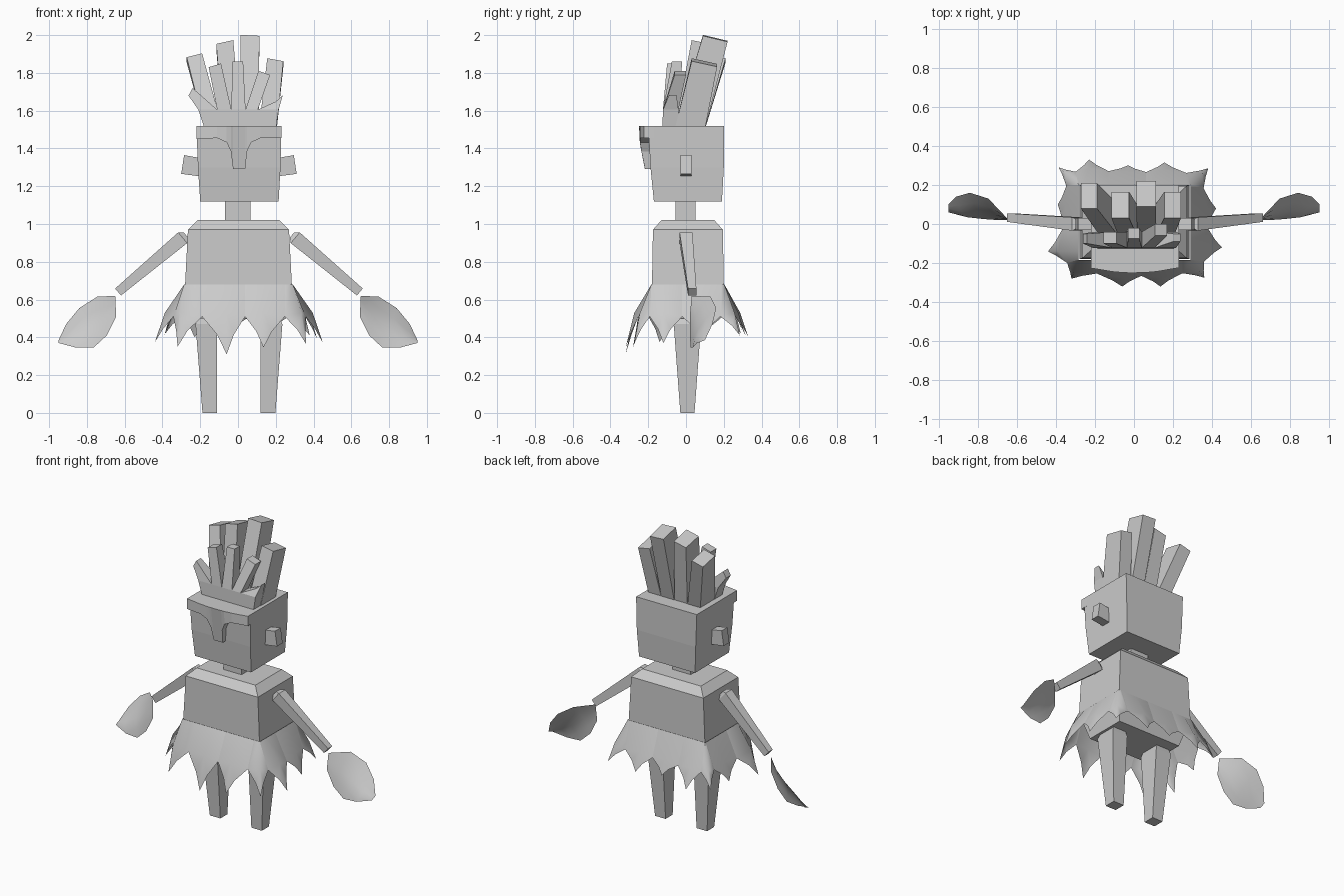
import bpy, bmesh
from mathutils import Vector

if "Cube" in bpy.data.objects:
    bpy.data.objects.remove(bpy.data.objects["Cube"])


def make(name, verts, faces, smooth=False):
    me = bpy.data.meshes.new(name)
    me.from_pydata([tuple(v) for v in verts], [], faces)
    bm = bmesh.new()
    bm.from_mesh(me)
    bmesh.ops.recalc_face_normals(bm, faces=bm.faces)
    for f in bm.faces:
        f.smooth = smooth
    bm.to_mesh(me)
    bm.free()
    ob = bpy.data.objects.new(name, me)
    bpy.context.collection.objects.link(ob)
    return ob


def skin(name, rings):
    """Skin a stack of four-point rings into a closed solid."""
    verts = [p for r in rings for p in r]
    faces = [(0, 1, 2, 3), tuple(len(verts) - 4 + k for k in range(4))]
    for i in range(len(rings) - 1):
        for k in range(4):
            a, b = i * 4 + k, i * 4 + (k + 1) % 4
            faces.append((a, b, b + 4, a + 4))
    return make(name, verts, faces)


def rect(x0, x1, y0, y1, z, sx=0, sy=0):
    """Rectangle at height z, optionally tilted by slopes sx, sy."""
    xc, yc = (x0 + x1) / 2, (y0 + y1) / 2
    return [(x, y, z + sx * (x - xc) + sy * (y - yc))
            for x, y in ((x0, y0), (x1, y0), (x1, y1), (x0, y1))]


def loft(name, *rows):
    return skin(name, [rect(*r) for r in rows])


def bar(name, stations, side):
    """Square limb through (x, y, z, half width, half depth), mirrored by side."""
    d = Vector(stations[-1][:3]) - Vector(stations[0][:3])
    u = Vector((-d.z, 0, d.x)).normalized()
    rings = []
    for x, y, z, w, h in stations:
        c = Vector((x, y, z))
        ring = [c + u * a * w + Vector((0, b * h, 0))
                for a, b in ((-1, -1), (1, -1), (1, 1), (-1, 1))]
        rings.append([(p.x * side + 0.005, p.y, p.z) for p in ring])
    return skin(name, rings)


# Torso, neck and head
loft("torso", (-.23, .24, -.13, .15, .5), (-.28, .285, -.18, .2, .68),
     (-.265, .27, -.175, .195, .97), (-.215, .22, -.13, .15, 1.02))
loft("neck", (-.07, .065, -.055, .05, 1.0), (-.07, .065, -.055, .05, 1.14))
loft("head", (-.2, .215, -.17, .19, 1.12), (-.212, .225, -.188, .2, 1.3),
     (-.22, .23, -.2, .2, 1.52))

# Brow and nose as one curved plate
cols = [(-.22, 1.45), (-.11, 1.455), (-.06, 1.432), (-.038, 1.385), (-.026, 1.29),
        (.038, 1.29), (.048, 1.385), (.07, 1.432), (.12, 1.455), (.23, 1.455)]
rings = []
for x, zb in cols:
    yt = -.25 + .5 * x * x
    yb = yt + .2 * max(0, 1.45 - zb)
    rings.append([(x, yt, 1.52), (x, yb, zb), (x, -.17, zb), (x, -.17, 1.52)])
skin("brow_and_nose", rings)

# Limbs and ears, left and right
for side, tag in ((1, "right"), (-1, "left")):
    bar("ear_" + tag, [(.2, 0, 1.3, .048, .03), (.298, 0, 1.315, .05, .03)], side)
    bar("arm_" + tag, [(.281, 0, .942, .018, .02), (.298, 0, .927, .037, .034),
                       (.64, .033, .64, .024, .022)], side)
    lx = [(.13, .21, -.055, .07, .52), (.115, .23, -.065, .08, .47),
          (.115, .193, -.03, .045, 0)]
    skin("leg_" + tag, [[(p[0] * side + .005, p[1], p[2]) for p in rect(*r)] for r in lx])

    # Leaf-shaped hand: cupped sheet between an upper and a lower edge
    upper = [(.65, .03, .62), (.745, .13, .615), (.84, .16, .555), (.91, .14, .47), (.95, .1, .385)]
    lower = [(.645, .02, .51), (.695, .02, .41), (.765, .025, .345), (.855, .035, .345), (.95, .06, .37)]
    rows, n = [], 5
    for t in (0, .25, .5, .75, 1):
        for i in range(n):
            p = Vector(upper[i]).lerp(Vector(lower[i]), t)
            p.y -= .1 * t * (1 - t) * (0 if i in (0, 4) else 1)
            rows.append((p.x * side, p.y, p.z))
    quads = [(r * n + i, r * n + i + 1, (r + 1) * n + i + 1, (r + 1) * n + i)
             for r in range(4) for i in range(n - 1)]
    make("hand_" + tag, rows, quads, True)

# Tall back hair tufts, leaning backward
base = [-.175, -.08, .015, .11, .205]
tops = [(-.272, -.19, .08, .21, 1.88, .25, -.2), (-.115, -.025, .03, .165, 1.95, .22, -.2),
        (.013, .113, .09, .22, 1.983, -.05, -.24), (.155, .24, .03, .165, 1.855, -.18, -.22)]
for i, t in enumerate(tops):
    loft("back_tuft_%d" % (i + 1), (base[i], base[i + 1], -.06, .1, 1.5), t)

# Short front tufts fanning from a shared root
low = [-.175, -.1, -.03, .035, .1, .2]
mid = [-.21, -.11, -.035, .04, .105, .215]
tips = [(-.262, -.24, -.1, -.05, 1.7, 1.8), (-.155, -.09, -.1, -.04, 1.84, .3),
        (-.03, .027, -.075, -.02, 1.86), (.108, .17, -.06, 0, 1.8, -.35),
        (.198, .237, -.09, -.05, 1.66, -.9)]
for i, t in enumerate(tips):
    if i == 4:
        t = (.2, .237, -.09, -.05, 1.665, .9)
    loft("front_tuft_%d" % (i + 1), (low[i], low[i + 1], -.125, -.04, 1.5),
         (mid[i], mid[i + 1], -.122, -.04, 1.605), t)

# Leaf skirt: zigzag ring hanging from the waist
leaf = [(-.06, -.32, .31), (.135, -.32, .345), (.36, -.275, .365), (.45, -.12, .37),
        (.42, .08, .39), (.38, .285, .41), (.155, .315, .41), (-.03, .3, .43),
        (-.23, .33, .4), (-.385, .29, .42), (-.39, .1, .41), (-.44, -.14, .375),
        (-.32, -.28, .35)]


def waist(p):
    return Vector((max(-.285, min(.29, p.x)), max(-.183, min(.203, p.y)), .68))


verts, faces, n = [], [], len(leaf)
for i in range(n):
    tip, nxt = Vector(leaf[i]), Vector(leaf[(i + 1) % n])
    gap = (tip + nxt) / 2
    belly = waist(tip).lerp(tip, .66)
    belly.z = .53
    valley = waist(gap).lerp(gap, .6)
    valley.z = .51
    side_point = valley.lerp(tip, .5) + (belly - valley) * .12
    other = waist((tip + Vector(leaf[i - 1])) / 2)
    back_gap = (tip + Vector(leaf[i - 1])) / 2
    back_valley = other.lerp(back_gap, .6)
    back_valley.z = .51
    back_side = back_valley.lerp(tip, .5) + (belly - back_valley) * .12
    k = len(verts)
    verts += [waist(tip), waist(gap), valley, side_point, tip, back_side, back_valley, other, belly]
    faces += [(k, k + 8, k + 2, k + 1), (k + 8, k + 4, k + 3, k + 2),
              (k, k + 7, k + 6, k + 8), (k + 8, k + 6, k + 5, k + 4)]
make("leaf_skirt", verts, faces, True)
